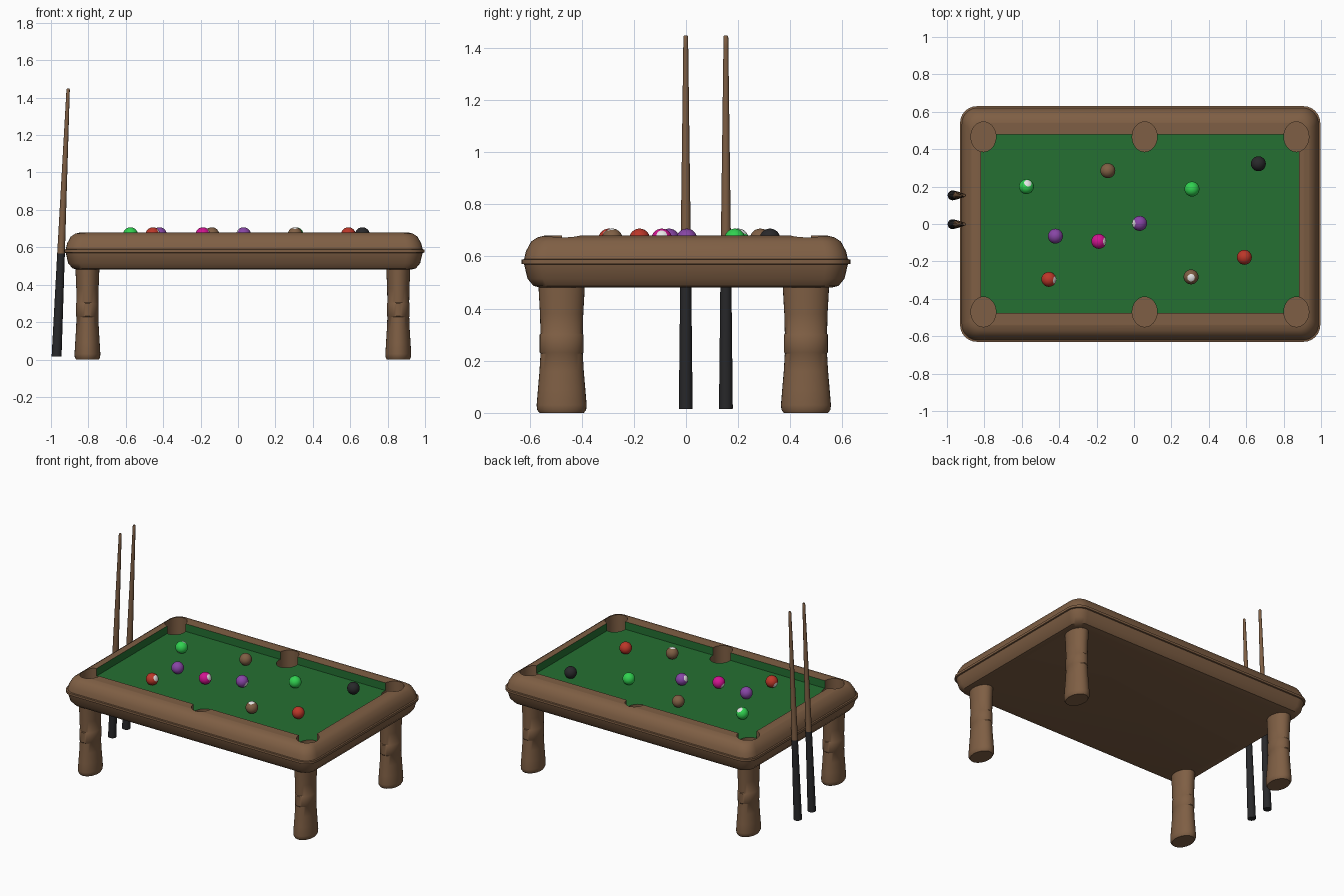
import bpy, bmesh, math
from mathutils import Vector, Matrix

if "Cube" in bpy.data.objects:
    bpy.data.objects.remove(bpy.data.objects["Cube"])


def material(name, rgb):
    m = bpy.data.materials.new(name)
    m.diffuse_color = (*rgb, 1)
    m.use_nodes = True
    m.node_tree.nodes["Principled BSDF"].inputs["Base Color"].default_value = m.diffuse_color
    return m


WOOD = material("brown wood", (0.212, 0.114, 0.058))
FELT = material("green felt", (0.018, 0.162, 0.032))
BLACK = material("black", (0.021, 0.021, 0.023))
WHITE = material("white", (0.8, 0.8, 0.8))
RED = material("red", (0.5, 0.038, 0.022))
GREEN = material("bright green", (0.03, 0.64, 0.08))
PURPLE = material("purple", (0.242, 0.06, 0.376))
PINK = material("magenta", (0.64, 0.007, 0.28))


def finish(bm, name, mats, angle=35):
    bmesh.ops.recalc_face_normals(bm, faces=bm.faces)
    me = bpy.data.meshes.new(name)
    bm.to_mesh(me)
    bm.free()
    for m in mats:
        me.materials.append(m)
    ob = bpy.data.objects.new(name, me)
    bpy.context.collection.objects.link(ob)
    smooth(ob, angle)
    return ob


def smooth(ob, angle=35):
    bpy.ops.object.select_all(action='DESELECT')
    ob.select_set(True)
    bpy.context.view_layer.objects.active = ob
    bpy.ops.object.shade_smooth_by_angle(angle=math.radians(angle))


def loft(bm, rings, mat_of_step=lambda i: 0):
    """Skin a list of equal-length point rings, capped at both ends."""
    vs = [[bm.verts.new(p) for p in r] for r in rings]
    n = len(vs[0])
    for i in range(len(vs) - 1):
        for k in range(n):
            f = bm.faces.new((vs[i][k], vs[i][(k + 1) % n],
                              vs[i + 1][(k + 1) % n], vs[i + 1][k]))
            f.material_index = mat_of_step(i)
    bm.faces.new(vs[0][::-1]).material_index = mat_of_step(0)
    bm.faces.new(vs[-1]).material_index = mat_of_step(len(vs) - 2)


def rounded_rect(cx, cy, hx, hy, r, z, steps=6):
    pts = []
    for q, (sx, sy) in enumerate([(1, 1), (-1, 1), (-1, -1), (1, -1)]):
        for s in range(steps + 1):
            a = math.pi / 2 * (q + s / steps)
            pts.append((cx + sx * (hx - r) + r * math.cos(a),
                        cy + sy * (hy - r) + r * math.sin(a), z))
    return pts


def ellipse(cx, cy, rx, ry, z, n=32):
    return [(cx + rx * math.cos(2 * math.pi * k / n),
             cy + ry * math.sin(2 * math.pi * k / n), z) for k in range(n)]


# Table body: rounded rail outside, felt-lined recess inside
profile = [(0.075, 0.48), (0.045, 0.487), (0.022, 0.515), (0.009, 0.57), (0, 0.572),
           (0, 0.588), (0.009, 0.59), (0.016, 0.62), (0.036, 0.657), (0.06, 0.673), (0.088, 0.68)]
rings = [rounded_rect(0.033, 0, 0.963 - d, 0.63 - d, 0.09 - 0.5 * d, z) for d, z in profile]
rings += [rounded_rect(0.033, 0.002, 0.85, 0.477, 0.004, z) for z in (0.68, 0.627)]
bm = bmesh.new()
loft(bm, rings, lambda i: 1 if i == len(rings) - 2 else 0)
table = finish(bm, "table_body", [WOOD, FELT])

# Six oval pockets cut into rail and felt
bm = bmesh.new()
for x in (-0.805, 0.057, 0.868):
    for y in (-0.47, 0.466):
        loft(bm, [ellipse(x, y, 0.067, 0.08, z) for z in (0.55, 0.75)])
cutter = finish(bm, "pocket_cutter", [WOOD, FELT])
cutter.hide_render = True
mod = table.modifiers.new("pockets", 'BOOLEAN')
mod.operation = 'DIFFERENCE'
mod.solver = 'EXACT'
mod.object = cutter
bpy.context.view_layer.objects.active = table
bpy.ops.object.modifier_apply(modifier=mod.name)
bpy.data.objects.remove(cutter)
smooth(table)

# Turned oval legs
leg = [(0.085, 0), (0.094, 0.012), (0.096, 0.03), (0.091, 0.09), (0.085, 0.16), (0.081, 0.228),
       (0.084, 0.232), (0.084, 0.3), (0.081, 0.304), (0.083, 0.38), (0.087, 0.45), (0.089, 0.49)]
for x, side in ((-0.805, "left"), (0.857, "right")):
    for y, end in ((-0.477, "front"), (0.46, "back")):
        bm = bmesh.new()
        loft(bm, [ellipse(x, y, r * 0.72, r, z) for r, z in leg])
        finish(bm, f"{end}_{side}_leg", [WOOD])

# Two cues leaning on the left rail: black butt, wooden shaft
low, high = Vector((-0.97, 0, 0.016)), Vector((-0.908, 0, 1.448))
turn = (high - low).to_track_quat('Z', 'Y').to_matrix().to_4x4()
length = (high - low).length
for i, y in enumerate((-0.001, 0.153)):
    bm = bmesh.new()
    stations = [(0, 0.0265), (0.385, 0.0205), (0.97, 0.0095), (0.997, 0.009), (1, 0.006)]
    loft(bm, [ellipse(0, 0, r, r, t * length, 20) for t, r in stations],
         lambda s: 0 if s == 0 else 1)
    bmesh.ops.transform(bm, verts=bm.verts,
                        matrix=Matrix.Translation(low + Vector((0, y, 0))) @ turn)
    finish(bm, f"cue_{i + 1}", [BLACK, WOOD])

# Balls: x, y, colour, axis of the two white spots (None = plain)
balls = [(-0.575, 0.2, GREEN, (0.2, 0.5, 0.8)), (0.31, 0.187, GREEN, None),
         (-0.14, 0.285, WOOD, None), (0.665, 0.322, BLACK, None),
         (-0.42, -0.065, PURPLE, None), (-0.188, -0.093, PINK, (0.85, 0, 0.4)),
         (0.03, 0.003, PURPLE, (-0.85, 0, 0.4)), (-0.455, -0.296, RED, (0.85, -0.1, 0.4)),
         (0.305, -0.283, WOOD, (0, -0.12, 1)), (0.59, -0.178, RED, None)]
R = 0.04
for i, (x, y, colour, axis) in enumerate(balls):
    bm = bmesh.new()
    bmesh.ops.create_uvsphere(bm, u_segments=24, v_segments=12, radius=R)
    if axis:
        for f in bm.faces:
            f.material_index = int(abs(f.calc_center_median().z) > 0.85 * R)
        bmesh.ops.rotate(bm, verts=bm.verts, cent=(0, 0, 0),
                         matrix=Vector(axis).to_track_quat('Z', 'Y').to_matrix())
    bmesh.ops.translate(bm, verts=bm.verts, vec=(x, y, 0.627 + R))
    finish(bm, f"ball_{i + 1}", [colour, WHITE] if axis else [colour])
